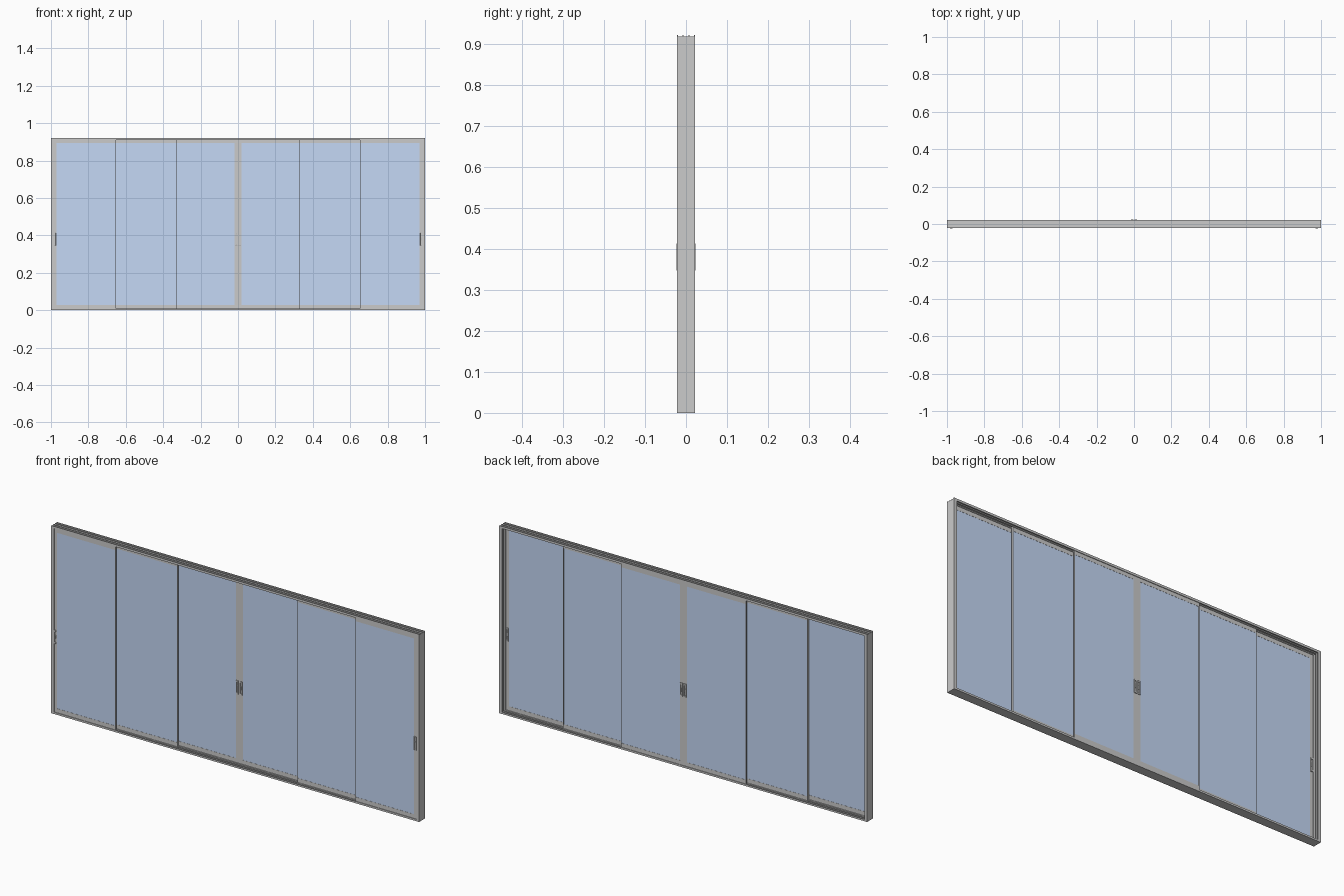
import bpy, bmesh
from mathutils import Matrix

if "Cube" in bpy.data.objects:
    bpy.data.objects.remove(bpy.data.objects["Cube"])

H, D = 0.922, 0.0225              # overall height, half depth
FINS = (-0.021, -0.0075, 0.0075, 0.021)
FT = 0.0015                       # half thickness of track fins
T = 0.0045                        # half thickness of a panel

glass_mat = bpy.data.materials.new("glass_blue")
glass_mat.diffuse_color = (0.56, 0.69, 0.92, 1)
glass_mat.use_nodes = True
glass_mat.node_tree.nodes["Principled BSDF"].inputs["Base Color"].default_value = glass_mat.diffuse_color


def boxes(name, spans, mat=None, bevel=0):
    """One object from several boxes given as (x0, x1, y0, y1, z0, z1)."""
    bm = bmesh.new()
    for x0, x1, y0, y1, z0, z1 in spans:
        m = Matrix.Translation(((x0 + x1) / 2, (y0 + y1) / 2, (z0 + z1) / 2))
        m = m @ Matrix.Diagonal((abs(x1 - x0), abs(y1 - y0), abs(z1 - z0), 1))
        bmesh.ops.create_cube(bm, size=1, matrix=m)
    me = bpy.data.meshes.new(name)
    bm.to_mesh(me)
    bm.free()
    ob = bpy.data.objects.new(name, me)
    bpy.context.collection.objects.link(ob)
    if mat:
        me.materials.append(mat)
    if bevel:
        b = ob.modifiers.new("soft_edges", "BEVEL")
        b.width, b.segments = bevel, 2
    return ob


# Head: plate with track fins below and shallow ribs on top
boxes("head_track", [(-1, 1, -D, D, 0.9155, 0.919)]
      + [(-1, 1, y - FT, y + FT, 0.911, 0.9155) for y in FINS]
      + [(-1, 1, y - FT, y + FT, 0.919, H) for y in FINS])

# Sill: plate with guide ribs
boxes("sill_track", [(-1, 1, -D, D, 0, 0.004)]
      + [(-1, 1, y - FT, y + FT, 0.004, 0.009) for y in FINS])


def handle(name, cx, face, d):
    """Pull ring with a thumb latch, standing off a panel face along d."""
    z0, z1, w, p = 0.347, 0.413, 0.0065, 0.0038
    y, yt = face, face + d * p
    boxes(name, [
        (cx - w, cx - w + 0.003, y, yt, z0, z1),
        (cx + w - 0.003, cx + w, y, yt, z0, z1),
        (cx - w + 0.003, cx + w - 0.003, y, yt, z0, z0 + 0.008),
        (cx - w + 0.003, cx + w - 0.003, y, yt, z1 - 0.008, z1)], bevel=0.0004)
    boxes(name + "_latch", [(cx - 0.002, cx + 0.002, y, y + d * 0.003, 0.372, 0.388)],
          bevel=0.0005)


# (name, inner x, outer x, track y, inner stile, outer stile)
PANELS = [("outer", 0.652, 0.990, -0.015, 0.003, 0.020),
          ("middle", 0.326, 0.665, 0.0, 0.003, 0.003),
          ("centre", 0.0005, 0.340, 0.015, 0.018, 0.003)]
Z0, Z1, G0, G1 = 0.0065, 0.9145, 0.029, 0.893

for s, side in ((-1, "left"), (1, "right")):
    # Jamb: web with inward track fins
    boxes(side + "_jamb", [(s * 0.994, s, -D, D, 0.004, 0.9155)]
          + [(s * 0.985, s * 0.994, y - FT, y + FT, 0.009, 0.911) for y in FINS])
    for name, a, b, y, sa, sb in PANELS:
        # Panel frame: two stiles and two rails
        boxes(f"{side}_{name}_frame", [
            (s * a, s * (a + sa), y - T, y + T, Z0, Z1),
            (s * (b - sb), s * b, y - T, y + T, Z0, Z1),
            (s * (a + sa), s * (b - sb), y - T, y + T, Z0, G0),
            (s * (a + sa), s * (b - sb), y - T, y + T, G1, Z1)])
        # Glass sits just inside the frame faces
        boxes(f"{side}_{name}_glass",
              [(s * (a + sa), s * (b - sb), y - T + 0.0008, y + T - 0.0008, G0, G1)],
              glass_mat)
    # Handles on both faces of the locking stiles
    for label, cx, y in (("outer", 0.978, -0.015), ("centre", 0.010, 0.015)):
        handle(f"{side}_{label}_front_handle", s * cx, y - T, -1)
        handle(f"{side}_{label}_back_handle", s * cx, y + T, 1)
